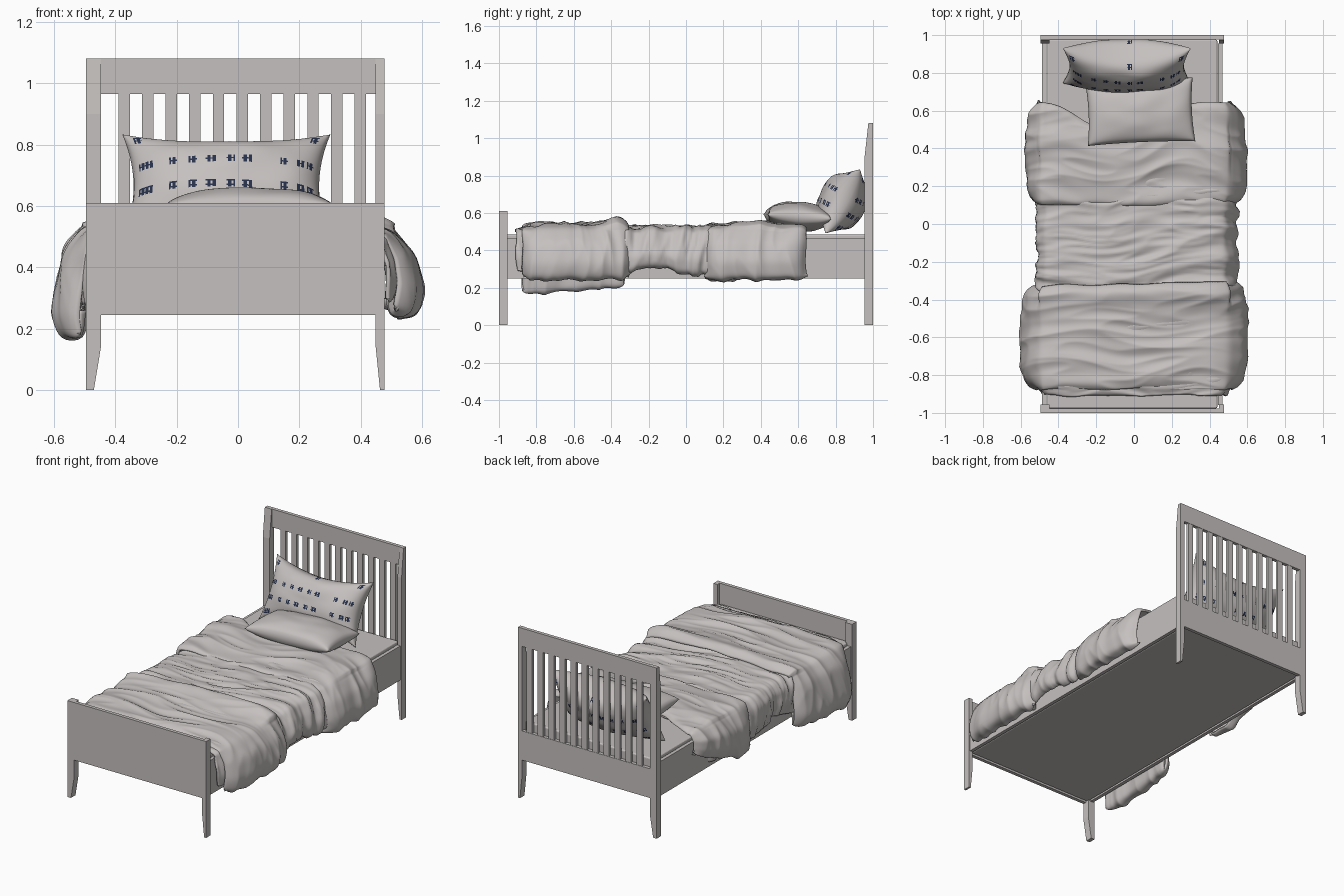
import bpy, bmesh, math
from mathutils import Vector, Matrix, noise

if "Cube" in bpy.data.objects:
    bpy.data.objects.remove(bpy.data.objects["Cube"])

CX = -0.009  # the frame sits slightly left of centre


def material(name, rgb):
    m = bpy.data.materials.new(name)
    m.diffuse_color = (*rgb, 1)
    m.use_nodes = True
    m.node_tree.nodes["Principled BSDF"].inputs["Base Color"].default_value = m.diffuse_color
    return m


GREY = material("warm_grey", (0.56, 0.53, 0.52))
NAVY = material("navy", (0.02, 0.03, 0.07))


def finish(bm, name, mats=(GREY,), smooth=False):
    me = bpy.data.meshes.new(name)
    bm.to_mesh(me)
    bm.free()
    for m in mats:
        me.materials.append(m)
    for p in me.polygons:
        p.use_smooth = smooth
    ob = bpy.data.objects.new(name, me)
    bpy.context.collection.objects.link(ob)
    return ob


def loft(bm, levels):
    """Stack of rectangles (x0, x1, y0, y1, z) joined into a solid."""
    rings = [[bm.verts.new(c) for c in ((x0, y0, z), (x1, y0, z), (x1, y1, z), (x0, y1, z))]
             for x0, x1, y0, y1, z in levels]
    bm.faces.new(rings[0][::-1])
    bm.faces.new(rings[-1])
    for a, b in zip(rings, rings[1:]):
        for i in range(4):
            j = (i + 1) % 4
            bm.faces.new((a[i], a[j], b[j], b[i]))


def box(name, x0, x1, y0, y1, z0, z1, bevel=0):
    bm = bmesh.new()
    loft(bm, [(x0, x1, y0, y1, z0), (x0, x1, y0, y1, z1)])
    ob = finish(bm, name)
    if bevel:
        mod = ob.modifiers.new("bevel", 'BEVEL')
        mod.width, mod.segments = bevel, 3
    return ob


# posts with tapered legs; the head posts also thin out towards the top
L, R = -0.447, 0.449
for side, s, out, inn, tip in (("left", -1, -0.495, L, -0.47), ("right", 1, 0.477, R, 0.463)):
    def level(inner, y0, y1, z):
        return (min(inner, out), max(inner, out), y0, y1, z)
    bm = bmesh.new()
    loft(bm, [level(tip, -1, -0.955, 0), level(inn, -1, -0.955, 0.14), level(inn, -1, -0.955, 0.61)])
    finish(bm, "foot_post_" + side)
    bm = bmesh.new()
    loft(bm, [level(tip, 0.955, 1, 0), level(inn, 0.955, 1, 0.14),
              level(inn, 0.955, 1, 0.9), level(inn, 0.975, 1, 1.08)])
    finish(bm, "head_post_" + side)
    a, b = sorted((CX + s * 0.455, CX + s * 0.477))
    box("side_rail_" + side, a, b, -0.957, 0.955, 0.25, 0.467)

# foot and head panels
box("footboard", L, R, -1, -0.978, 0.245, 0.61)
box("headboard_lower_panel", L, R, 0.978, 1, 0.245, 0.43)
box("headboard_top_rail", L, R, 0.978, 1, 0.965, 1.08)
bm = bmesh.new()
for i in range(11):
    x = -0.39 + i * 0.077
    loft(bm, [(x, x + 0.037, 0.98, 0.998, 0.43), (x, x + 0.037, 0.98, 0.998, 0.965)])
finish(bm, "headboard_slats")

# mattress
box("mattress", CX - 0.45, CX + 0.45, -0.976, 0.976, 0.252, 0.484, 0.008)


def resample(pts, n):
    """Even, rounded points along a cross-section (x, z)."""
    pts = [Vector(p) for p in pts]
    seg = [(b - a).length for a, b in zip(pts, pts[1:])]
    out, k, acc, total = [], 0, 0.0, sum(seg)
    for i in range(n):
        d = total * i / (n - 1)
        while k < len(seg) - 1 and acc + seg[k] < d:
            acc += seg[k]
            k += 1
        out.append(pts[k].lerp(pts[k + 1], min(1, (d - acc) / seg[k])))
    for _ in range(6):
        out = [out[0]] + [(out[i - 1] + out[i] * 2 + out[i + 1]) / 4 for i in range(1, n - 1)] + [out[-1]]
    return out


def cloth(name, pts, y0, y1, amp, pitch, seed, hang, bump=(0, 0, 1), nx=150, ny=85):
    """Draped sheet: cross-section swept along y with ridged creases."""
    sec = resample(pts, nx)
    top = max(p.y for p in sec)
    bm = bmesh.new()
    grid = []
    for j in range(ny):
        t = 2 * j / (ny - 1) - 1
        row = []
        for i, p in enumerate(sec):
            tan = sec[min(i + 1, nx - 1)] - sec[max(i - 1, 0)]
            nrm = Vector((-tan.y, tan.x)).normalized()
            x, z, s = p.x, p.y, (i / nx - 0.5) * 1.9
            a, b = y0(x), y1(x)
            a += 0.015 * noise.noise((s * 5, seed, 0))
            b += 0.015 * noise.noise((s * 5, seed, 7))
            y = a + (b - a) * (t + 1) / 2
            z = top - (top - z) * hang(x, y)
            if abs(x) > 0.49:  # rounded corners
                x = math.copysign(0.49 + (abs(x) - 0.49) * (1 - 0.55 * abs(t) ** 5), x)
            warp = y + 0.1 * noise.noise((s * 2.2, y * 2, seed))
            ridge = 1 - 3.2 * abs(noise.noise((s * 1.6, warp / pitch, seed + 3)))
            fine = 1 - 3 * abs(noise.noise((s * 3.1, warp / pitch * 2.1, seed + 5)))
            soft = noise.noise((s * 3, y * 5, seed + 9))
            d = amp * (0.6 * ridge + 0.3 * fine + 0.5 * soft) - 0.025 * abs(t) ** 14
            if abs(p.x) < 0.5:
                d += bump[1] * math.exp(-((y - bump[0]) / bump[2]) ** 2)
            d = max(d, -0.02)
            row.append(bm.verts.new((x + nrm.x * d, y, z + nrm.y * d)))
        grid.append(row)
    for r, q in zip(grid, grid[1:]):
        for i in range(nx - 1):
            bm.faces.new((r[i], r[i + 1], q[i + 1], q[i]))
    ob = finish(bm, name, smooth=True)
    mod = ob.modifiers.new("thickness", 'SOLIDIFY')
    mod.thickness, mod.offset = 0.012, -1


# quilt: gathered middle, wide fold at the foot, turned-back fold at the head
cloth("quilt_middle",
      [(-0.495, 0.28), (-0.512, 0.36), (-0.505, 0.46), (-0.47, 0.515), (-0.42, 0.523), (0.42, 0.523),
       (0.485, 0.505), (0.525, 0.43), (0.545, 0.35), (0.53, 0.28), (0.5, 0.275)],
      lambda x: -0.91, lambda x: 0.5, 0.019, 0.085, 2.3,
      lambda x, y: 1 - 0.18 * math.exp(-((y + 0.18) / 0.12) ** 2), ny=150)
cloth("quilt_foot_fold",
      [(-0.505, 0.26), (-0.51, 0.165), (-0.575, 0.165), (-0.6, 0.24), (-0.575, 0.36), (-0.555, 0.45),
       (-0.5, 0.53), (-0.42, 0.542), (0.42, 0.542), (0.5, 0.52), (0.57, 0.43), (0.598, 0.33),
       (0.58, 0.25), (0.5, 0.24), (0.495, 0.3)],
      lambda x: -0.875, lambda x: -0.315 + 0.03 * x, 0.017, 0.15, 5.1,
      lambda x, y: 1 - (0.2 * (y + 0.85) if x < -0.49 else 0), (-0.37, 0.025, 0.06))
cloth("quilt_head_fold",
      [(-0.5, 0.25), (-0.55, 0.23), (-0.57, 0.32), (-0.56, 0.43), (-0.5, 0.525), (-0.42, 0.538),
       (0.42, 0.538), (0.5, 0.52), (0.565, 0.44), (0.595, 0.34), (0.58, 0.25), (0.52, 0.24)],
      lambda x: 0.1,
      lambda x: 0.645 - 0.12 * math.exp(-((x + 0.2) / 0.14) ** 2),
      0.016, 0.16, 8.7,
      lambda x, y: 1 - (max(0, y - 0.25) * 1.3 if x < -0.47 else 0), (0.4, 0.012, 0.12))


MARKS = (-0.88, -0.8, -0.52, -0.32, -0.15, 0.04, 0.2, 0.58, 0.76, 0.88)
ROWS = (0.8, 0.2, -0.27, -0.72)


def is_mark(u, v, i, j):
    """Small woven motifs laid out in rows on the patterned pillow."""
    for r in ROWS:
        if abs(v - r) < 0.075:
            cols = [c for c in MARKS if r < 0.8 or abs(c) > 0.8 or c == 0.04]
            return any(abs(u - c) < 0.042 for c in cols) and (i % 3 != 0 or j % 3 == 1)
    return False


def pillow(name, w, h, thick, pinch_x, pinch_y, power, matrix, nx, ny, pattern=False):
    bm = bmesh.new()
    for s in (1, -1):
        grid = []
        for j in range(ny + 1):
            v = 2 * j / ny - 1
            row = []
            for i in range(nx + 1):
                u = 2 * i / nx - 1
                x = w / 2 * u * (1 - pinch_x * (1 - v * v) * u * u)
                y = h / 2 * v * (1 - pinch_y * (1 - u * u) * v * v)
                puff = max(0, (1 - u * u) * (1 - v * v)) ** power
                puff *= 1 + 0.08 * noise.noise((u * 2, v * 2, s * 4))
                row.append(bm.verts.new((x, y, s * thick * puff)))
            grid.append(row)
        for j in range(ny):
            for i in range(nx):
                q = [grid[j][i], grid[j][i + 1], grid[j + 1][i + 1], grid[j + 1][i]]
                f = bm.faces.new(q if s > 0 else q[::-1])
                if pattern and is_mark((2 * i + 1) / nx - 1, (2 * j + 1) / ny - 1, i, j):
                    f.material_index = 1
    bmesh.ops.remove_doubles(bm, verts=bm.verts, dist=1e-5)
    bm.transform(matrix)
    finish(bm, name, (GREY, NAVY) if pattern else (GREY,), True)


# large patterned pillow leaning on the headboard, small plain one lying in front
pillow("patterned_pillow", 0.68, 0.39, 0.128, 0.11, 0.3, 0.47,
       Matrix.Translation((-0.038, 0.838, 0.662)) @ Matrix.Rotation(math.radians(61.8), 4, 'X'),
       120, 72, True)
pillow("small_pillow", 0.57, 0.34, 0.08, 0.04, 0.05, 0.42,
       Matrix.Translation((0.033, 0.595, 0.58)) @ Matrix.Rotation(math.radians(2.5), 4, 'Z')
       @ Matrix.Rotation(math.radians(-4), 4, 'X'), 60, 40)
